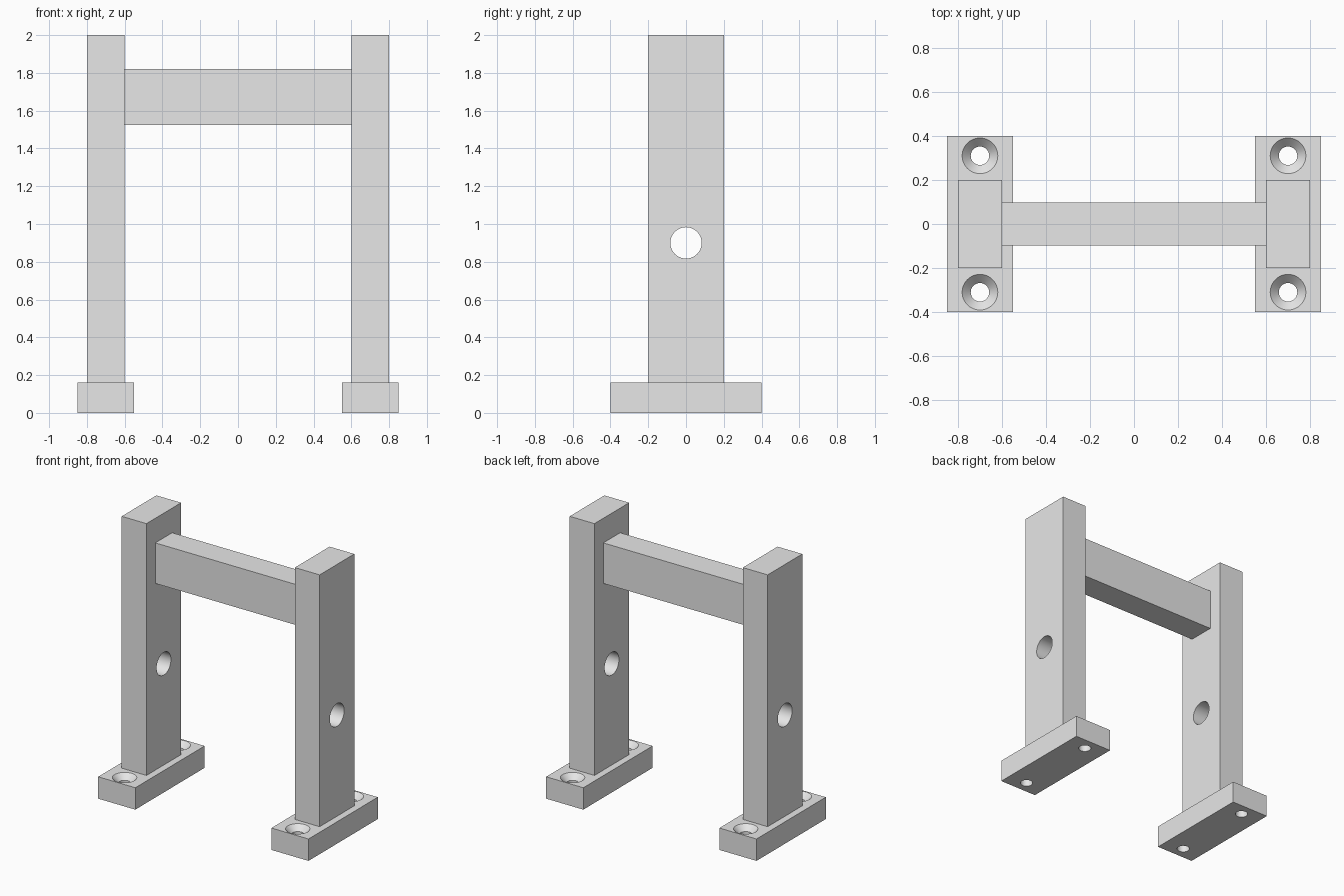
import bpy, bmesh, math
from mathutils import Matrix

default = bpy.data.objects.get("Cube")
if default:
    bpy.data.objects.remove(default, do_unlink=True)

grey = bpy.data.materials.new("plain grey")
grey.use_nodes = True
grey.diffuse_color = (0.8, 0.8, 0.8, 1)
grey.node_tree.nodes["Principled BSDF"].inputs["Base Color"].default_value = (0.8, 0.8, 0.8, 1)


def make_object(name, bm):
    bmesh.ops.recalc_face_normals(bm, faces=bm.faces)
    mesh = bpy.data.meshes.new(name)
    bm.to_mesh(mesh)
    bm.free()
    mesh.materials.append(grey)
    obj = bpy.data.objects.new(name, mesh)
    bpy.context.collection.objects.link(obj)
    return obj


def block(name, centre, size):
    bm = bmesh.new()
    bmesh.ops.create_cube(bm, size=1, matrix=Matrix.Translation(centre) @ Matrix.Diagonal((*size, 1)))
    return make_object(name, bm)


def lathe(name, profile, matrix, sides=48):
    """Closed solid of revolution from (radius, height) points."""
    bm = bmesh.new()
    rings = [[bm.verts.new((r * math.cos(a), r * math.sin(a), z))
              for a in (math.tau * i / sides for i in range(sides))] for r, z in profile]
    for low, high in zip(rings, rings[1:]):
        for i in range(sides):
            j = (i + 1) % sides
            bm.faces.new((low[i], low[j], high[j], high[i]))
    bm.faces.new(rings[0])
    bm.faces.new(rings[-1])
    bm.transform(matrix)
    return make_object(name, bm)


def drill(obj, cutters):
    """Cut the holes, then smooth their walls while keeping edges sharp."""
    bpy.ops.object.select_all(action='DESELECT')
    bpy.context.view_layer.objects.active = obj
    obj.select_set(True)
    for cutter in cutters:
        cutter.hide_render = True
        mod = obj.modifiers.new("hole", 'BOOLEAN')
        mod.operation = 'DIFFERENCE'
        mod.solver = 'EXACT'
        mod.object = cutter
        bpy.ops.object.modifier_apply(modifier=mod.name)
        bpy.data.objects.remove(cutter, do_unlink=True)
    bpy.ops.object.shade_smooth_by_angle(angle=math.radians(30))


FOOT_H = 0.16
POST_X = 0.7
screw_profile = [(0.042, -0.1), (0.042, FOOT_H - 0.04), (0.081, FOOT_H), (0.091, FOOT_H + 0.01)]
bore_profile = [(0.083, -0.3), (0.083, 0.3)]

for side, x in (("left", POST_X), ("right", -POST_X)):
    # Foot plate with two countersunk screw holes
    foot = block(side + "_foot", (x, 0, FOOT_H / 2), (0.3, 0.8, FOOT_H))
    drill(foot, [lathe("screw_cutter", screw_profile, Matrix.Translation((x, y, 0)))
                 for y in (-0.31, 0.31)])

    # Upright post with a cross bore
    post = block(side + "_post", (x, 0, (2 + FOOT_H) / 2), (0.2, 0.4, 2 - FOOT_H))
    turn = Matrix.Translation((x, 0, 0.9)) @ Matrix.Rotation(math.pi / 2, 4, 'Y')
    drill(post, [lathe("bore_cutter", bore_profile, turn)])

# Rail joining the posts
block("cross_rail", (0, 0, 1.672), (1.2, 0.195, 0.296))
